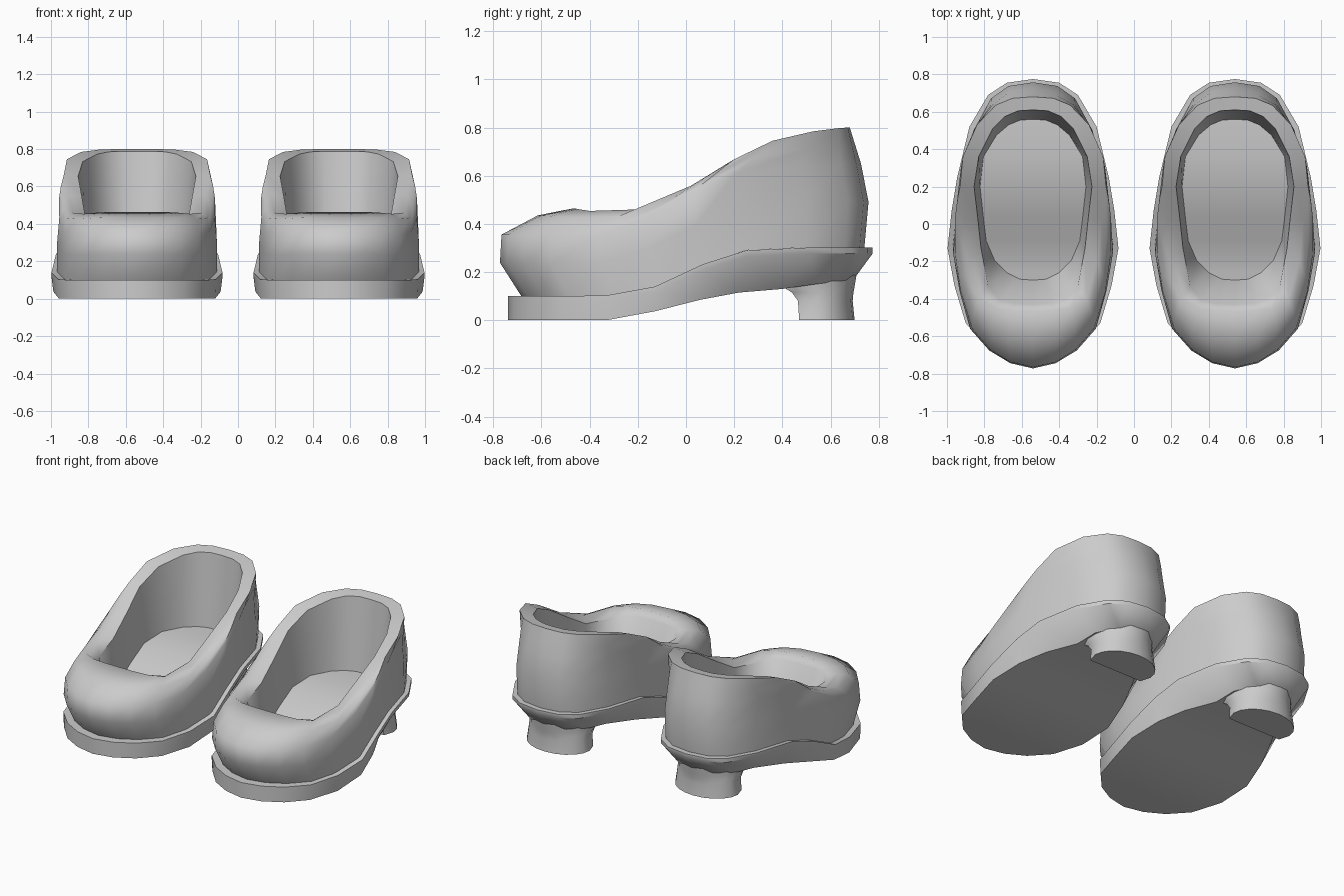
import bpy, bmesh, math

if "Cube" in bpy.data.objects:
    bpy.data.objects.remove(bpy.data.objects["Cube"])

grey = bpy.data.materials.new("plain grey")
grey.diffuse_color = (0.6, 0.6, 0.6, 1)
grey.use_nodes = True
grey.node_tree.nodes["Principled BSDF"].inputs["Base Color"].default_value = grey.diffuse_color
CENTRE = 0.54  # x distance of each shoe from the middle


def curve(points, y):
    """Piecewise linear height along the shoe."""
    for (y0, z0), (y1, z1) in zip(points, points[1:]):
        if y <= y1:
            t = max(0, (y - y0) / (y1 - y0))
            return z0 + (z1 - z0) * t
    return points[-1][1]


SEAM = [(-.7, .1), (-.35, .1), (-.15, .13), (0, .2), (.13, .26), (.27, .295), (.5, .302), (.8, .302)]
RIM = [(-.465, .465), (-.43, .457), (-.32, .445), (-.26, .445), (-.14, .475), (0, .545),
       (.13, .63), (.24, .69), (.37, .75), (.5, .78), (.6, .795), (.67, .8)]

# Half outlines (half width, y) from toe to heel
outline = [(0, -.74), (.13, -.712), (.25, -.645), (.36, -.53), (.42, -.33), (.457, -.13),
           (.435, .07), (.405, .25), (.34, .52), (.24, .69), (.14, .755), (0, .775)]
rim_out = [(0, -.465), (.11, -.463), (.2, -.45), (.285, -.4), (.345, -.2), (.365, .02),
           (.39, .2), (.375, .36), (.3, .53), (.2, .635), (.11, .672), (0, .68)]
rim_in = [(0, -.43), (.1, -.425), (.18, -.405), (.24, -.33), (.278, -.13), (.295, .03),
          (.315, .2), (.29, .36), (.215, .51), (.15, .575), (.08, .605), (0, .61)]
insole = [(0, -.3), (.07, -.295), (.14, -.26), (.205, -.195), (.25, -.09), (.265, .03),
          (.283, .2), (.265, .36), (.195, .475), (.13, .53), (.07, .555), (0, .56)]
tread = [(0, -.74), (.13, -.712), (.25, -.645), (.355, -.53), (.417, -.33), (.447, -.13),
         (.4, .06), (.33, .22), (.235, .4), (.215, .54), (.13, .66), (0, .7)]
tread_z = [0, 0, 0, 0, 0, .037, .085, .115, .13, .15, .165, .175]


def lift(half, height):
    return [(x, y, height(y)) for x, y in half]


def mix(a, b, t):
    return tuple(p + (q - p) * t for p, q in zip(a, b))


def loft(name, rings, side, cap_start, cap_end, angle=35):
    """Skin half rings mirrored into closed loops; caps are ladders across the shoe."""
    bm = bmesh.new()
    loops = []
    for half in rings:
        full = list(half) + [(-x, y, z) for x, y, z in half[-2:0:-1]]
        loops.append([bm.verts.new((x + side * CENTRE, y, z)) for x, y, z in full])
    n = len(loops[0])
    for a, b in zip(loops, loops[1:]):
        for i in range(n):
            j = (i + 1) % n
            bm.faces.new((a[i], a[j], b[j], b[i]))
    caps = ([loops[0]] if cap_start else []) + ([loops[-1]] if cap_end else [])
    for loop in caps:
        for i in range(n // 2):
            quad = [loop[i], loop[i + 1], loop[(n - i - 1) % n], loop[-i % n]]
            bm.faces.new(list(dict.fromkeys(quad)))
    bmesh.ops.recalc_face_normals(bm, faces=bm.faces)
    mesh = bpy.data.meshes.new(name)
    bm.to_mesh(mesh)
    bm.free()
    mesh.materials.append(grey)
    ob = bpy.data.objects.new(name, mesh)
    bpy.context.collection.objects.link(ob)
    bpy.ops.object.select_all(action='DESELECT')
    ob.select_set(True)
    bpy.context.view_layer.objects.active = ob
    bpy.ops.object.shade_smooth_by_angle(angle=math.radians(angle))
    return ob


def heel_ring(width, front, back, z):
    """D-shaped ring: straight front, rounded back."""
    mid = front + .07
    half = [(0, front, z), (width * .9, front, z)]
    for k in range(6):
        a = math.pi / 2 * k / 5
        half.append((width * math.cos(a) if k < 5 else 0, mid + (back - mid) * math.sin(a), z))
    return half


# Rings of the upper, from the seam up to the rim
seam = [(x * .935, y * .94 + .012, curve(SEAM, y)) for x, y in outline]
top = lift(rim_out, lambda y: curve(RIM, y))
bulge, shoulder, vamp = [], [], []
for s, r, (x, y) in zip(seam, top, outline):
    bulge.append((x * .935, y * 1.01 - .025, s[2] + (r[2] - s[2]) * .38))
    shoulder.append((x * .51 + r[0] * .5, y * .985 - .037, s[2] + (r[2] - s[2]) * .7))
for s, r in zip(shoulder, top):
    p = mix(s, r, .5)
    puff = .025 if r[1] < -.1 else .008
    vamp.append((p[0] + puff * .4 * (p[0] > 0), p[1], p[2] + (puff if r[1] < -.1 else 0)))
inner = [(x, y, t[2] - (.035 if y < -.3 else .012)) for (x, y), t in zip(rim_in, top)]
floor = lift(insole, lambda y: curve(SEAM, y) + .015)

# Rings of the sole
edge = lift(outline, lambda y: curve(SEAM, y))
lip = [(x, y, z - .025) for x, y, z in edge]
bottom = [(x, y, z) for (x, y), z in zip(tread, tread_z)]

for side, label in ((-1, "left"), (1, "right")):
    loft(label + "_upper", [seam, bulge, shoulder, vamp, top, inner, floor], side, False, True, 58)
    loft(label + "_sole", [edge, lip, bottom], side, True, True, 40)
    loft(label + "_heel", [heel_ring(.215, .47, .70, 0), heel_ring(.205, .465, .692, .08),
                           heel_ring(.208, .44, .695, .115), heel_ring(.215, .40, .70, .14),
                           heel_ring(.22, .38, .71, .2)], side, True, True, 50)
